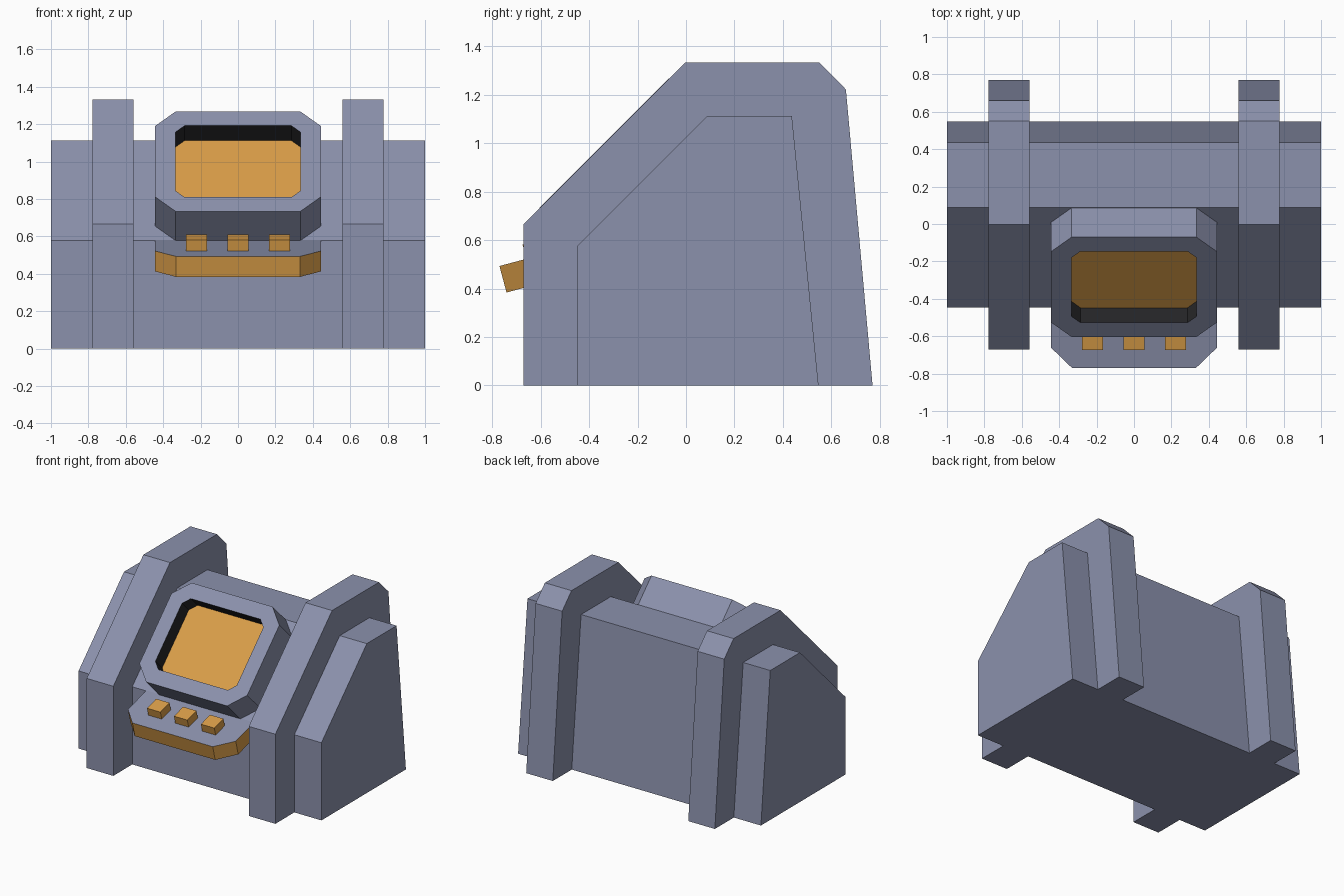
import bpy, bmesh, math
from mathutils import Matrix

if "Cube" in bpy.data.objects:
    bpy.data.objects.remove(bpy.data.objects["Cube"])


def material(name, rgb):
    m = bpy.data.materials.new(name)
    m.diffuse_color = (*rgb, 1)
    m.use_nodes = True
    m.node_tree.nodes["Principled BSDF"].inputs["Base Color"].default_value = m.diffuse_color
    return m


GREY = material("blue grey", (0.26, 0.285, 0.415))
ORANGE = material("amber", (0.70, 0.34, 0.065))
BLACK = material("near black", (0.018, 0.018, 0.02))


def loft(name, rings, sides, caps, matrix=Matrix()):
    """Join equal-sized point rings; one material per band, one per end cap."""
    mats = list(dict.fromkeys(sides + caps))
    bm = bmesh.new()
    loops = [[bm.verts.new(p) for p in ring] for ring in rings]
    n = len(loops[0])
    for a, b, mat in zip(loops, loops[1:], sides):
        for i in range(n):
            j = (i + 1) % n
            bm.faces.new((a[i], a[j], b[j], b[i])).material_index = mats.index(mat)
    for loop, mat in ((loops[0], caps[0]), (loops[-1], caps[1])):
        bm.faces.new(loop).material_index = mats.index(mat)
    bmesh.ops.recalc_face_normals(bm, faces=bm.faces)
    me = bpy.data.meshes.new(name)
    bm.to_mesh(me)
    bm.free()
    for m in mats:
        me.materials.append(m)
    ob = bpy.data.objects.new(name, me)
    ob.matrix_world = matrix
    bpy.context.collection.objects.link(ob)
    return ob


def slab(name, profile, x0, x1):
    """Side profile (y, z) extruded along x."""
    return loft(name, [[(x, y, z) for y, z in profile] for x in (x0, x1)],
                [GREY], [GREY, GREY])


def octagon(hx, y0, y1, c, z):
    """Rectangle with cut corners in the local xy plane."""
    return [(x, y, z) for x, y in (
        (-hx + c, y0), (hx - c, y0), (hx, y0 + c), (hx, y1 - c),
        (hx - c, y1), (-hx + c, y1), (-hx, y1 - c), (-hx, y0 + c))]


def tilted(y, z, degrees):
    return Matrix.Translation((0, y, z)) @ Matrix.Rotation(math.radians(degrees), 4, 'X')


# Main body
slab("console_body", [(-0.447, 0), (-0.447, 0.578), (0.087, 1.112),
                      (0.437, 1.112), (0.547, 0)], -1, 1)

# Two raised ribs around the body
rib = [(-0.67, 0), (-0.67, 0.667), (-0.003, 1.333), (0.55, 1.333), (0.66, 1.222), (0.77, 0)]
for side, x0 in (("left", -0.777), ("right", 0.558)):
    slab(side + "_rib", rib, x0, x0 + 0.219)

# Screen housing: outer wall, front rim, dark recess wall, amber screen
loft("screen_housing",
     [octagon(0.444, -0.378, 0.378, 0.111, -0.24),
      octagon(0.444, -0.378, 0.378, 0.111, 0),
      octagon(0.335, -0.27, 0.27, 0.049, 0),
      octagon(0.335, -0.27, 0.27, 0.049, -0.113)],
     [GREY, GREY, BLACK], [GREY, ORANGE], tilted(-0.337, 1.001, 45))

# Control shelf with amber edge
shelf = tilted(-0.77, 0.493, 15)
loft("control_shelf",
     [octagon(0.444, 0, 0.45, 0.113, -0.113), octagon(0.444, 0, 0.45, 0.113, 0)],
     [ORANGE], [GREY, GREY], shelf)

# Three buttons
for i, cx in enumerate((-0.222, 0, 0.222)):
    square = [(cx - 0.055, 0.115), (cx + 0.055, 0.115), (cx + 0.055, 0.226), (cx - 0.055, 0.226)]
    loft(f"button_{i + 1}", [[(x, y, z) for x, y in square] for z in (-0.01, 0.06)],
         [ORANGE], [ORANGE, ORANGE], shelf)
